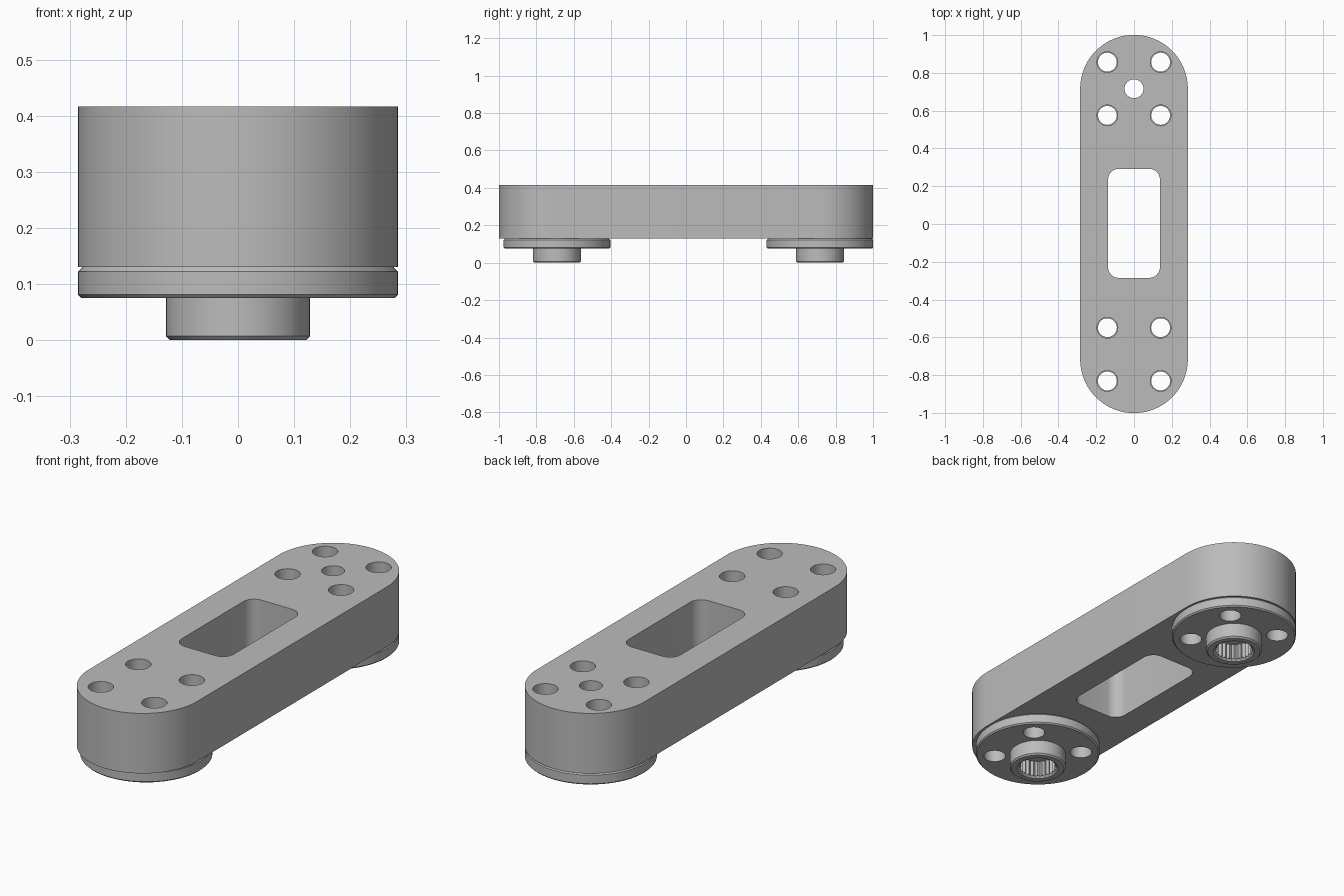
import bpy
import bmesh
from math import cos, sin, pi

if "Cube" in bpy.data.objects:
    bpy.data.objects.remove(bpy.data.objects["Cube"])

metal = bpy.data.materials.new("plain grey metal")
metal.use_nodes = True
grey = (0.50, 0.50, 0.50, 1)
metal.diffuse_color = grey
metal.node_tree.nodes["Principled BSDF"].inputs["Base Color"].default_value = grey

R = 0.285                    # arm and disc radius
ARM_BOTTOM, ARM_TOP = 0.13, 0.416
FRONT_Y, BACK_Y = -0.69, 0.716
BOLT = 0.141                 # bolt offset from disc centre


def make_object(name, bm):
    bmesh.ops.recalc_face_normals(bm, faces=bm.faces)
    mesh = bpy.data.meshes.new(name)
    bm.to_mesh(mesh)
    bm.free()
    mesh.materials.append(metal)
    obj = bpy.data.objects.new(name, mesh)
    bpy.context.collection.objects.link(obj)
    return obj


def loft(bm, rings):
    """Skin matching rings of points and cap both ends."""
    loops = [[bm.verts.new(p) for p in ring] for ring in rings]
    n = len(loops[0])
    for a, b in zip(loops, loops[1:]):
        for i in range(n):
            j = (i + 1) % n
            bm.faces.new((a[i], a[j], b[j], b[i]))
    bm.faces.new(loops[0][::-1])
    bm.faces.new(loops[-1])


def rounded_rect(hx, y0, y1, r, steps):
    """Outline with rounded corners, counter-clockwise."""
    corners = [(hx - r, y1 - r), (r - hx, y1 - r), (r - hx, y0 + r), (hx - r, y0 + r)]
    return [(cx + r * cos((k + s / steps) * pi / 2), cy + r * sin((k + s / steps) * pi / 2))
            for k, (cx, cy) in enumerate(corners) for s in range(steps + 1)]


def prism(bm, outline, z0, z1):
    loft(bm, [[(x, y, z) for x, y in outline] for z in (z0, z1)])


def turned(bm, x, y, profile, sides):
    """Round solid from (radius, height) pairs."""
    loft(bm, [[(x + r * cos(2 * pi * i / sides), y + r * sin(2 * pi * i / sides), z)
               for i in range(sides)] for r, z in profile])


def cut(obj, cutter_bm):
    """Subtract a temporary solid from the part."""
    cutter = make_object("cutter", cutter_bm)
    cutter.hide_render = True
    mod = obj.modifiers.new("cut", 'BOOLEAN')
    mod.operation = 'DIFFERENCE'
    mod.solver = 'EXACT'
    mod.object = cutter
    bpy.context.view_layer.objects.active = obj
    bpy.ops.object.modifier_apply(modifier=mod.name)
    bpy.data.objects.remove(cutter)


def bolt_holes(bm, y, radius, z0, z1):
    for sx in (-1, 1):
        for sy in (-1, 1):
            turned(bm, sx * BOLT, y + sy * BOLT, [(radius, z0), (radius, z1)], 32)


def finish(obj):
    bpy.ops.object.select_all(action='DESELECT')
    obj.select_set(True)
    bpy.context.view_layer.objects.active = obj
    bpy.ops.object.shade_smooth_by_angle(angle=pi / 6)


# Arm: long plate with round ends
bm = bmesh.new()
outline = [(R * cos(pi * i / 48), BACK_Y + R * sin(pi * i / 48)) for i in range(49)]
outline += [(-x, -y) for x, y in outline]
prism(bm, outline, ARM_BOTTOM, ARM_TOP)
arm = make_object("arm", bm)

# Arm openings: window, bolt holes and one access hole at the back
bm = bmesh.new()
prism(bm, rounded_rect(0.137, -0.285, 0.292, 0.056, 10), 0, 0.6)
for y in (FRONT_Y, BACK_Y):
    bolt_holes(bm, y, 0.055, 0, 0.6)
turned(bm, 0, BACK_Y, [(0.05, 0), (0.05, 0.6)], 32)
cut(arm, bm)
finish(arm)

# Discs with a hub, bolt holes, screw hole and toothed socket
for name, y in (("front_disc", FRONT_Y), ("back_disc", BACK_Y)):
    bm = bmesh.new()
    turned(bm, 0, y, [(0.121, 0), (0.128, 0.007), (0.128, 0.075), (R - 0.006, 0.075),
                      (R, 0.081), (R, 0.122), (R - 0.008, ARM_BOTTOM)], 96)
    disc = make_object(name, bm)

    bm = bmesh.new()
    bolt_holes(bm, y, 0.05, -0.1, 0.3)
    turned(bm, 0, y, [(0.05, -0.1), (0.05, 0.3)], 32)
    cut(disc, bm)

    bm = bmesh.new()
    teeth = 25
    star = []
    for i in range(teeth * 2):
        r = 0.09 if i % 2 else 0.08
        a = pi * i / teeth
        star.append((r * cos(a), y + r * sin(a)))
    prism(bm, star, -0.1, 0.085)
    cut(disc, bm)

    # Lead-in bevel of the socket
    bm = bmesh.new()
    turned(bm, 0, y, [(0.105, -0.01), (0.085, 0.01)], 64)
    cut(disc, bm)
    finish(disc)
